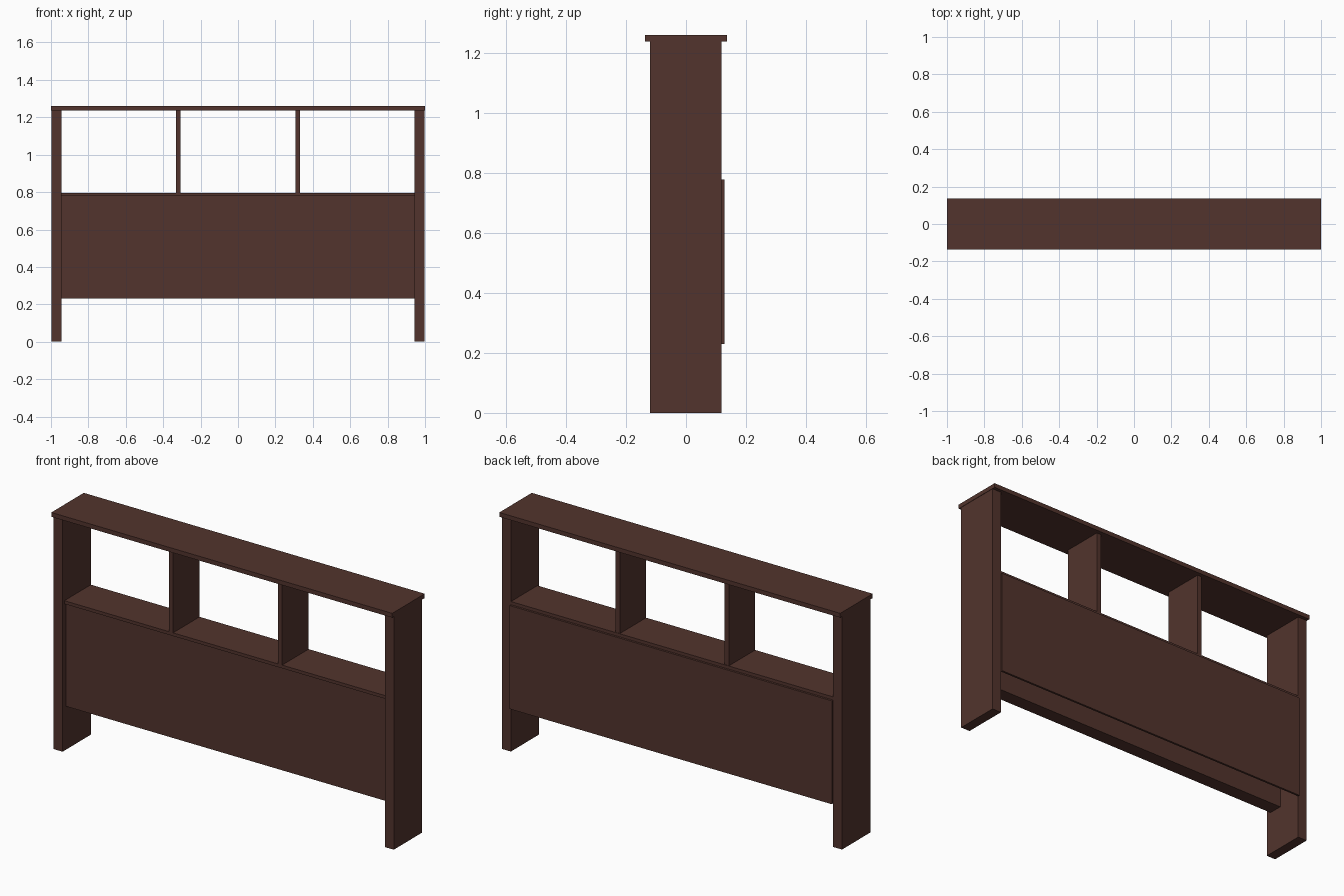
import bpy

cube = bpy.data.objects.get("Cube")
if cube:
    bpy.data.objects.remove(cube, do_unlink=True)

# Dark stained wood
wood = bpy.data.materials.new("dark_brown_wood")
wood.use_nodes = True
colour = (0.085, 0.034, 0.026, 1)
wood.diffuse_color = colour
wood.node_tree.nodes["Principled BSDF"].inputs["Base Color"].default_value = colour


def board(name, x, y, z):
    """Box board spanning the given (low, high) ranges."""
    spans = (x, y, z)
    bpy.ops.mesh.primitive_cube_add(size=1, location=[(a + b) / 2 for a, b in spans])
    obj = bpy.context.object
    obj.name = name
    obj.scale = [b - a for a, b in spans]
    bpy.ops.object.transform_apply(location=False, rotation=False, scale=True)
    obj.data.materials.append(wood)
    return obj


INNER = 0.945           # inner face of the side posts
PANEL_BOTTOM = 0.23
SHELF_BOTTOM, SHELF_TOP = 0.778, 0.795
CAP_BOTTOM, CAP_TOP = 1.237, 1.26
width = (-INNER, INNER)

# Side posts and the dividers between the open compartments
for side, sign in (("left", 1), ("right", -1)):
    board(side + "_post", sorted((sign * INNER, sign * 0.998)), (-0.12, 0.118), (0, CAP_BOTTOM))
    centre = sign * 0.32
    board(side + "_divider", (centre - 0.0125, centre + 0.0125), (-0.105, 0.115),
          (SHELF_TOP, CAP_BOTTOM))

# Top board overhanging front and back
board("top_board", (-1, 1), (-0.136, 0.136), (CAP_BOTTOM, CAP_TOP))

# Shelf, recessed front panel and thin back panel
board("shelf", width, (-0.105, 0.117), (SHELF_BOTTOM, SHELF_TOP))
board("front_panel", width, (-0.092, -0.018), (PANEL_BOTTOM, SHELF_BOTTOM))
board("back_panel", width, (0.117, 0.128), (PANEL_BOTTOM, SHELF_BOTTOM))
